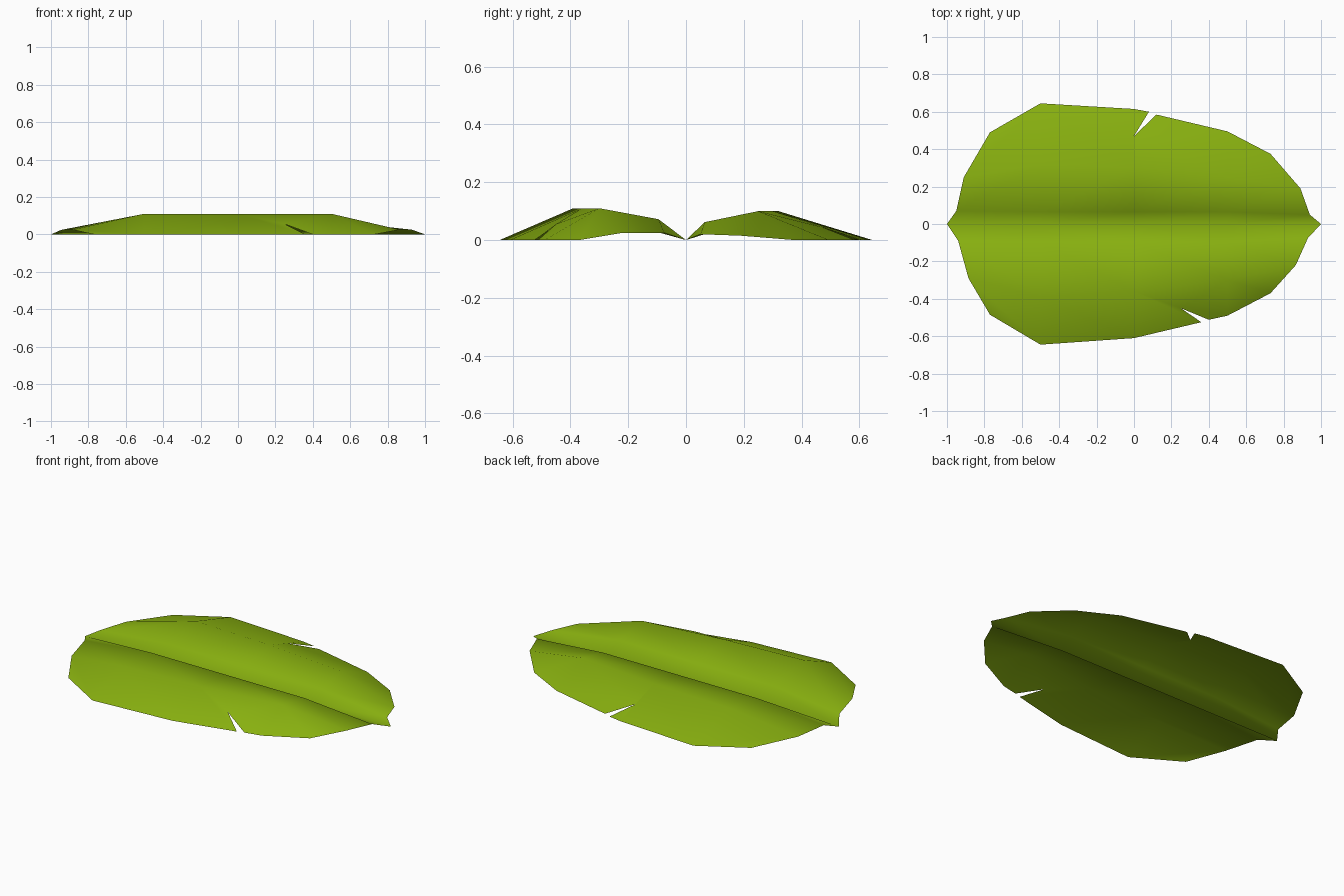
import bpy, bmesh

if "Cube" in bpy.data.objects:
    bpy.data.objects.remove(bpy.data.objects["Cube"])

green = bpy.data.materials.new("leaf green")
green.diffuse_color = (0.25, 0.44, 0.005, 1)
green.use_nodes = True
green.node_tree.nodes["Principled BSDF"].inputs["Base Color"].default_value = green.diffuse_color

bm = bmesh.new()


def row(points):
    return [bm.verts.new(p) for p in points]


def fill(a, b, skip=None):
    """Quads between two rows of the blade, optionally leaving one bay open."""
    for i in range(len(a) - 1):
        if i != skip:
            bm.faces.new((a[i], a[i + 1], b[i + 1], b[i]))


# lengthwise rows: midrib valley, inner shoulder, crown and rim of each half
mid = row([(x, 0, 0) for x in (-1, -.5, 0, .5, 1)])

inner_b = row([(-.95, .07, .022), (-.5, .065, .062), (0, .065, .062), (.5, .065, .062), (.94, .05, .02)])
crown_b = row([(-.91, .25, .013), (-.5, .32, .10), (0, .30, .10), (.5, .25, .10), (.89, .19, .015)])
rim_b = row([(-.77, .49, 0), (-.5, .645, 0), (0, .615, 0), (.5, .495, 0), (.73, .375, 0)])

inner_f = row([(-.94, -.09, .025), (-.5, -.095, .072), (0, -.095, .072), (.5, -.095, .072), (.93, -.075, .025)])
crown_f = row([(-.885, -.29, .025), (-.5, -.39, .11), (0, -.36, .11), (.5, -.30, .11), (.865, -.22, .025)])
rim_f = row([(-.77, -.485, 0), (-.5, -.645, 0), (0, -.61, 0), (.5, -.49, 0), (.73, -.37, 0)])

for inner, crown, rim in ((inner_b, crown_b, rim_b), (inner_f, crown_f, rim_f)):
    fill(mid, inner)
    fill(inner, crown)
    fill(crown, rim, skip=2)

# tear in the back rim
n1, tip, n2 = row([(.08, .60, 0), (0, .47, .045), (.12, .585, 0)])
bm.faces.new((rim_b[2], tip, n1))
bm.faces.new((crown_b[2], crown_b[3], tip))
bm.faces.new((tip, crown_b[3], rim_b[3], n2))
# the bay left of the tear shares its tip
old = [f for f in bm.faces if crown_b[1] in f.verts and rim_b[2] in f.verts]
bmesh.ops.delete(bm, geom=old, context='FACES_ONLY')
bm.faces.new((crown_b[1], crown_b[2], tip, rim_b[2], rim_b[1]))

# tear in the front rim
n1, tip, n2 = row([(.36, -.525, 0), (.25, -.45, .055), (.40, -.512, 0)])
bm.faces.new((crown_f[2], tip, n1, rim_f[2]))
bm.faces.new((crown_f[2], crown_f[3], tip))
bm.faces.new((tip, crown_f[3], rim_f[3], n2))

bmesh.ops.recalc_face_normals(bm, faces=bm.faces)
bm.normal_update()
if sum(f.normal.z for f in bm.faces) < 0:
    bmesh.ops.reverse_faces(bm, faces=bm.faces)
for f in bm.faces:
    f.smooth = True

mesh = bpy.data.meshes.new("leaf_blade")
bm.to_mesh(mesh)
bm.free()
mesh.materials.append(green)
leaf = bpy.data.objects.new("leaf_blade", mesh)
bpy.context.collection.objects.link(leaf)
